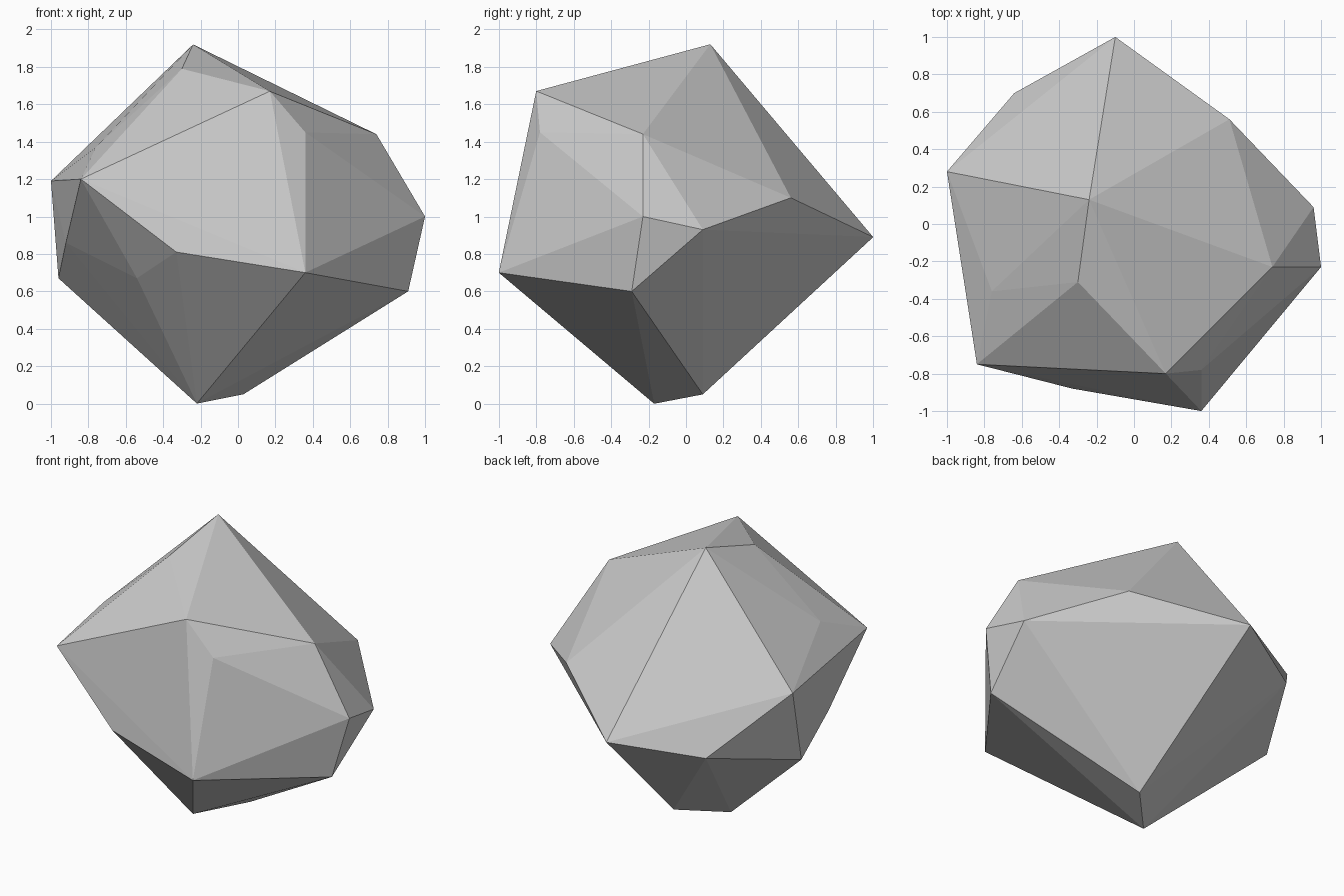
import bpy
import bmesh

# Remove the default cube
default_cube = bpy.data.objects.get("Cube")
if default_cube:
    bpy.data.objects.remove(default_cube, do_unlink=True)


def make_material(name, rgb):
    material = bpy.data.materials.new(name)
    material.use_nodes = True
    colour = (*rgb, 1)
    material.diffuse_color = colour
    shader = next(n for n in material.node_tree.nodes if n.type == "BSDF_PRINCIPLED")
    shader.inputs["Base Color"].default_value = colour
    return material


def make_faceted_stone(name, corners, material):
    """Wrap flat facets around a handful of corner points."""
    bm = bmesh.new()
    for corner in corners:
        bm.verts.new(corner)
    hull = bmesh.ops.convex_hull(bm, input=bm.verts[:], use_existing_faces=False)
    leftovers = {g for g in hull["geom_interior"] + hull["geom_unused"]
                 if isinstance(g, bmesh.types.BMVert)}
    bmesh.ops.delete(bm, geom=list(leftovers), context="VERTS")
    bmesh.ops.recalc_face_normals(bm, faces=bm.faces[:])
    for face in bm.faces:
        face.smooth = False
    mesh = bpy.data.meshes.new(name)
    bm.to_mesh(mesh)
    bm.free()
    mesh.materials.append(material)
    stone = bpy.data.objects.new(name, mesh)
    bpy.context.collection.objects.link(stone)
    return stone


# Peak and upper shoulders
crown = [(-.24, .13, 1.92), (-.3, -.31, 1.79), (.17, -.8, 1.67),
         (.36, -.78, 1.45), (.74, -.23, 1.44), (-.76, -.36, 1.37)]

# Widest band, running round the stone
girdle = [(-.84, -.75, 1.2), (-1, .28, 1.19), (.51, .56, 1.1),
          (1, -.23, 1), (.96, .09, .93), (-.1, 1, .89), (-.92, -.22, .86)]

# Lower shoulders and underside
base = [(-.33, -.88, .81), (-.64, .7, .81), (.36, -1, .7), (-.96, .13, .67),
        (-.54, -.58, .67), (.91, -.29, .6), (.03, .09, .05), (-.22, -.17, 0)]

stone_grey = make_material("stone grey", (.6, .6, .6))
make_faceted_stone("rock", crown + girdle + base, stone_grey)
